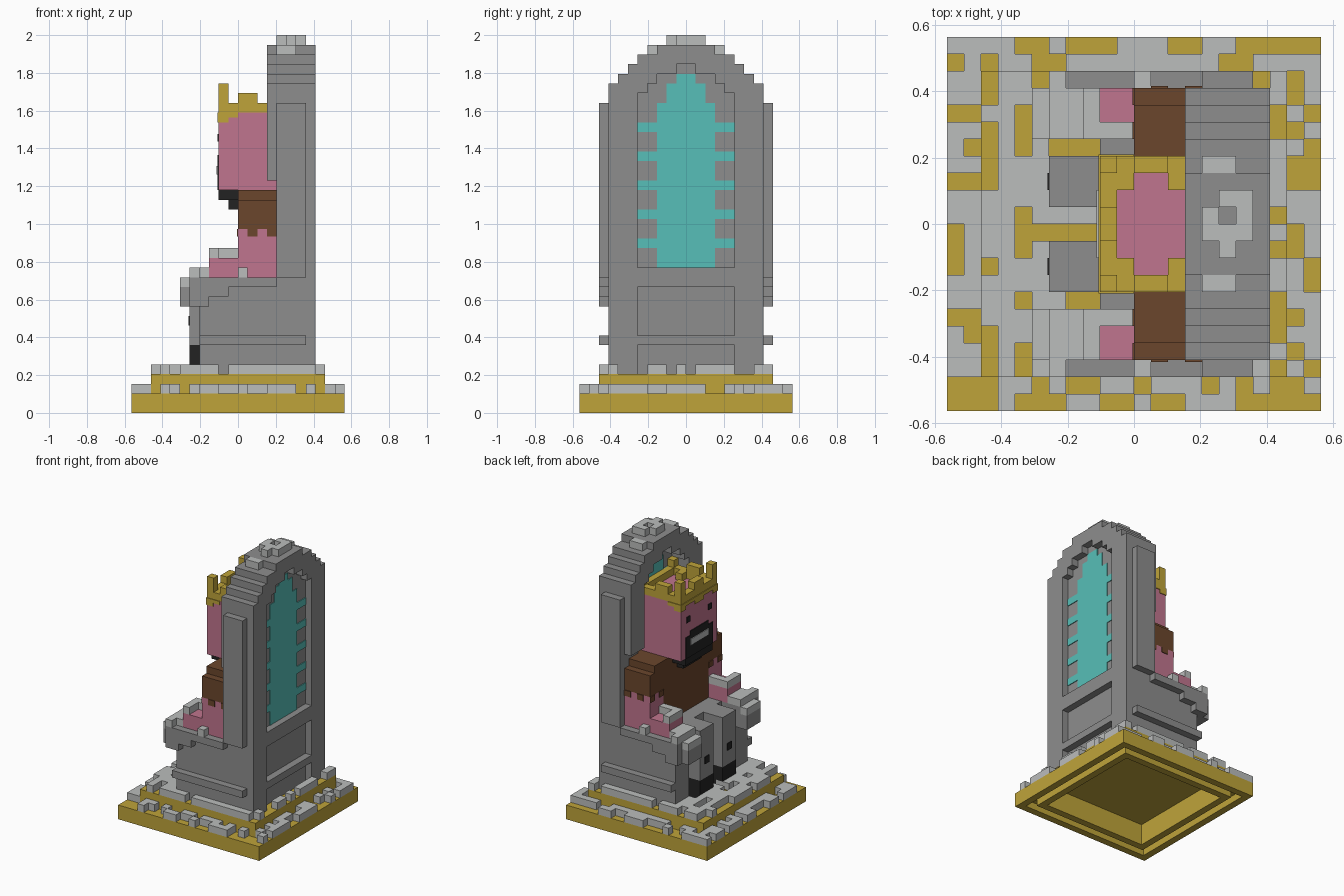
import bpy
import bmesh
from mathutils import Matrix, Vector

cube = bpy.data.objects.get("Cube")
if cube:
    bpy.data.objects.remove(cube, do_unlink=True)

U = 2 / 39      # one block
THIN = 0.1      # plate thickness in blocks


def material(name, hex_code):
    rgb = [int(hex_code[i:i + 2], 16) / 255 for i in (0, 2, 4)]
    lin = [c / 12.92 if c <= 0.04045 else ((c + 0.055) / 1.055) ** 2.4 for c in rgb]
    m = bpy.data.materials.new(name)
    m.use_nodes = True
    m.diffuse_color = (*lin, 1)
    m.node_tree.nodes["Principled BSDF"].inputs["Base Color"].default_value = (*lin, 1)
    return m


GOLD = material("gold", "bfa43a")
PALE = material("pale stone", "bbbdbc")
STONE = material("grey stone", "8d8d8d")
SKIN = material("pink skin", "c0758e")
BROWN = material("brown cloth", "6b462c")
GLASS = material("teal glass", "57bfb8")
BLACK = material("black", "222222")


def part(name, mat, boxes):
    """One object made of boxes given as x0, x1, y0, y1, z0, z1 in blocks."""
    bm = bmesh.new()
    for b in boxes:
        lo, hi = Vector(b[0::2]) * U, Vector(b[1::2]) * U
        bmesh.ops.create_cube(
            bm, size=1, matrix=Matrix.Translation((lo + hi) / 2) @ Matrix.Diagonal((*(hi - lo), 1)))
    me = bpy.data.meshes.new(name)
    bm.to_mesh(me)
    bm.free()
    me.materials.append(mat)
    ob = bpy.data.objects.new(name, me)
    bpy.context.collection.objects.link(ob)


def both(*boxes):
    """Boxes plus their copies mirrored across y."""
    return list(boxes) + [(a, b, -d, -c, e, f) for a, b, c, d, e, f in boxes]


def ring(outer, inner, z0, z1):
    return both((-outer, outer, inner, outer, z0, z1)) + [
        (-outer, -inner, -inner, inner, z0, z1), (inner, outer, -inner, inner, z0, z1)]


# Stepped plinth, hollow underneath
part("plinth", GOLD, ring(11, 10, 0, 1) + ring(9, 8, 0, 1) + ring(11, 8, 1, 2)
     + ring(9, 8, 2, 3) + [(-9, 9, -9, 9, 3, 4)])


# Paving courses: run lengths alternate between stone and bare gap
def row(x, y, z, *runs):
    out = []
    for i, n in enumerate(runs):
        if n and i % 2 == 0:
            out.append((x, x + n, y, y + 1, z, z + 1))
        x += n
    return out


def column(x, y, z, *runs):
    out = []
    for i, n in enumerate(runs):
        if n and i % 2 == 0:
            out.append((x, x + 1, y - n, y, z, z + 1))
        y -= n
    return out


part("lower_paving", PALE,
     row(-11, 10, 2, 4, 2, 1, 3, 3, 2, 2)
     + row(-11, 9, 2, 0, 1, 1, 1, 2, 2, 9, 2, 4)
     + row(-11, -10, 2, 0, 3, 2, 1, 1, 2, 2, 1, 3, 1, 1, 1, 1, 2, 1)
     + row(-11, -11, 2, 0, 3, 1, 3, 2, 2, 1, 2, 3)
     + column(-11, 9, 2, 2, 1, 3, 1, 2, 3, 2, 1, 3)
     + column(-10, 9, 2, 2, 1, 1, 1, 1, 1, 7, 2, 2)
     + column(9, 9, 2, 0, 2, 1, 1, 1, 2, 2, 2, 3, 1, 1, 1, 1)
     + column(10, 9, 2, 2, 1, 1, 3, 4, 2, 4))
part("upper_paving", PALE,
     row(-9, 8, 4, 0, 1, 2, 1, 3, 1, 8, 1, 1)
     + row(-9, -9, 4, 0, 1, 1, 1, 4, 1, 9)
     + column(-9, 8, 4, 0, 1, 1, 4, 4, 1, 3)
     + column(-8, 8, 4, 16)
     + column(-7, 8, 4, 1, 3, 3, 3, 2, 1, 2)
     + column(-6, 8, 4, 8, 1, 7)
     + column(-5, 8, 4, 3, 1, 4, 1, 7)
     + column(8, 8, 4, 1, 2, 4, 1, 1, 1, 2, 3, 1)
     + row(-4, 0, 4, 2))

# Throne seat and arm rests
part("throne_seat", STONE, [(-2, 5, -5, 5, 4, 14)])
part("arm_rests", STONE, both(
    (-4, 5, 5, 8, 4, 14), (-6, -4, 5, 8, 11, 13), (-5, -4, 5, 8, 13, 14),
    (-5, -3, 8, 9, 11, 14), (-3, -1, 8, 9, 12, 14), (-1, 4, 8, 9, 13, 14),
    (-4, 7, 8, 9, 7, 8)))
part("arm_rest_caps", PALE, both(
    (-6, -5, 5, 8, 13, 14), (-5, -3, 5, 8, 14, 15), (-5, -4, 8, 9, 14, 15),
    (0, 1, 8, 9, 14, 15)))

# Arched throne back: z0, z1, outer half width, opening half width
ARCH = [(15, 33, 8, 5), (33, 34, 8, 4), (34, 35, 7, 3),
        (35, 36, 6, 1), (36, 37, 5, 0), (37, 38, 3, 0)]


def arch(x0, x1, bottom, pierced=True):
    out = []
    for z0, z1, w, gap in ARCH:
        out += both((x0, x1, gap if pierced else 0, w, max(z0, bottom), z1))
    return out


part("throne_back", STONE, arch(5, 7, 15, False) + [(5, 7, -8, 8, 4, 15)])
part("back_front_rim", STONE, arch(4, 5, 15) + arch(3, 4, 24) + both((4, 5, 5, 8, 14, 15)))
part("back_rear_rim", STONE, arch(7, 8, 15) + both((7, 8, 5, 8, 4, 15)) + [
    (7, 8, -5, 5, 7, 8), (7, 8, -5, 5, 13, 15)])
part("back_side_flanges", STONE, both((4, 7, 8, 9, 14, 32)))
part("arch_caps", PALE, both((4, 6, 3, 4, 37, 38)) + [
    (4, 5, -1, 1, 38, 39), (5, 6, -2, 0, 38, 39), (6, 7, -1, 2, 38, 39), (5, 6, 1, 2, 38, 39)])

# Window on both faces of the throne back
panes = [(3, 15, 32), (2, 32, 34), (1, 34, 35)] + [(5, z, z + 1) for z in range(17, 30, 3)]
for side, x in (("rear", 7), ("front", 5 - THIN)):
    part(side + "_window", GLASS, [(x, x + THIN, -w, w, a, b) for w, a, b in panes])

# Seated figure: legs
part("legs", STONE, both((-5, -2, 1, 4, 7, 14), (-2, 0, 1, 4, 11, 14)))
part("boots", BLACK, both((-5, -2, 1, 4, 4, 7)))
part("knee_studs", BLACK, both((-5 - THIN, -5, 2, 3, 9, 10)))

# Robe, sleeves and arms
part("robe", BROWN, [(0, 5, -5, 5, 14, 23)] + both((0, 4, 5, 7, 19, 23), (0, 4, 7, 8, 19, 22)))
part("sleeve_hem", BROWN, both(
    *[(x, x + 1, 8, 8 + THIN, 18.2, 19) for x in (1, 3)],
    *[(-THIN, 0, y, y + 1, 18.2, 19) for y in (5, 7)]))
part("arms", SKIN, both((0, 4, 5, 8, 14, 19), (-3, 0, 5, 8, 14, 16)))
part("wrist_caps", PALE, both((-3, -2, 5, 8, 16, 17), (-2, 0, 5, 6, 16, 17)))

# Head and face
part("head", SKIN, [(-2, 5, -4, 4, 23, 31)])
part("eyes", BLACK, both((-2 - THIN, -2, 2, 2.8, 28, 28.8)))
part("beard", BLACK, [(-2 - THIN, -2, -3, 3, 23, 26), (-2 - THIN, -2, -2, 2, 26, 26.6),
                      (-2, 0, -3, 3, 22, 23), (-1, 0, -2, 2, 21, 22)])
part("mouth", PALE, [(-2 - 2 * THIN, -2 - THIN, -2, 2, 24.6, 25.5)])

# Crown with points and painted drips
part("crown", GOLD, both((-2, 5, 3, 4, 31, 32), (-1, 0, 2, 3, 31, 32), (2, 3, 2, 3, 31, 32),
                         (0, 2, 3, 4, 32, 33), (-2, -1, 3, 4, 32, 34), (4, 5, 3, 4, 32, 33))
     + [(-2, -1, -3, 3, 31, 32), (4, 5, -3, 3, 31, 32), (-2, -1, -1, 1, 32, 33)])
part("crown_drips", GOLD, both(
    (-2 - THIN, -1, 4, 4 + THIN, 30, 31), (-2 - THIN, -2, 3, 4, 30, 31),
    (-2 - THIN, -2, 0, 1, 30, 31), (-2 - THIN, -2, 1, 3, 30.5, 31),
    (-1, 0, 4, 4 + THIN, 30.5, 31)))
